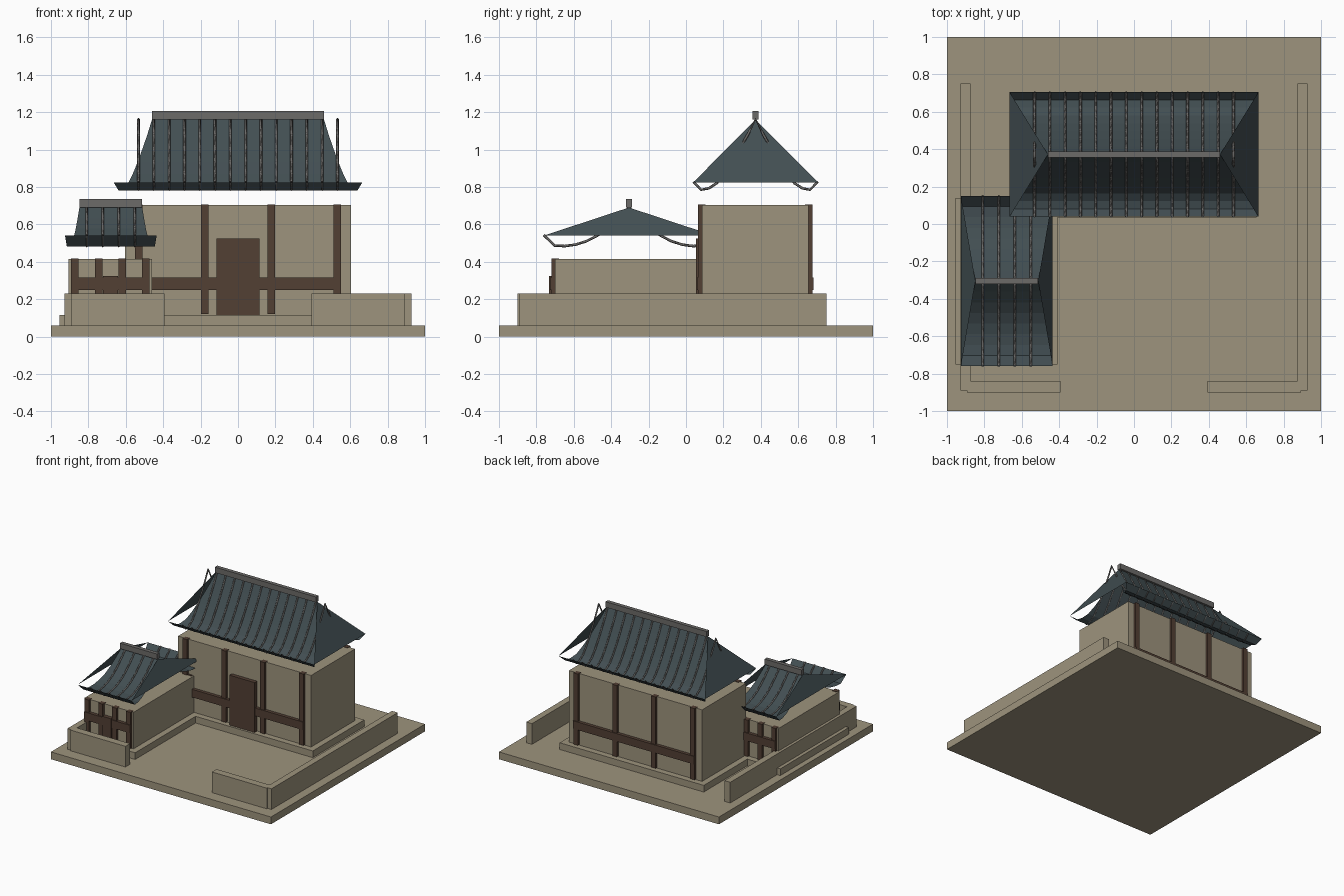
import bpy, bmesh

cube = bpy.data.objects.get("Cube")
if cube:
    bpy.data.objects.remove(cube)


def material(name, rgb):
    m = bpy.data.materials.new(name)
    m.use_nodes = True
    m.diffuse_color = (*rgb, 1)
    m.node_tree.nodes["Principled BSDF"].inputs["Base Color"].default_value = (*rgb, 1)
    return m


PLASTER = material("sand plaster", (0.34, 0.295, 0.205))
TIMBER = material("dark timber", (0.085, 0.05, 0.034))
SLATE = material("slate tile", (0.054, 0.076, 0.084))
GREY = material("ridge grey", (0.15, 0.145, 0.14))


def link(name, data, mat):
    ob = bpy.data.objects.new(name, data)
    bpy.context.collection.objects.link(ob)
    data.materials.append(mat)
    return ob


def box(name, mat, x, y, z):
    """Box given its (min, max) range on each axis."""
    bm = bmesh.new()
    bmesh.ops.create_cube(bm, size=1)
    for v in bm.verts:
        v.co = [(a + b) / 2 + c * (b - a) for c, (a, b) in zip(v.co, (x, y, z))]
    me = bpy.data.meshes.new(name)
    bm.to_mesh(me)
    bm.free()
    return link(name, me, mat)


def roof(name, cx, cy, eave, ridge, depth, heights, rib_xs):
    """Two sagging slopes with upturned eaves, flat hip ends, ribs and a ridge bar."""
    n = len(heights) - 1
    bm = bmesh.new()

    def point(side, k, sx):
        t = k / n
        return (cx + sx * (ridge + (eave - ridge) * t), cy + side * depth * t, heights[k])

    for side in (-1, 1):
        rows = [[bm.verts.new(point(side, k, sx)) for sx in (-1, 1)] for k in range(n + 1)]
        for (a, b), (c, d) in zip(rows, rows[1:]):
            bm.faces.new((a, c, d, b) if side < 0 else (a, b, d, c))
    for sx in (-1, 1):
        tri = [bm.verts.new(point(s, k, sx)) for s, k in ((1, 0), (-sx, n), (sx, n))]
        bm.faces.new(tri)
    me = bpy.data.meshes.new(name)
    bm.to_mesh(me)
    bm.free()
    link(name, me, SLATE)

    # Tile ribs running over the ridge from eave to eave
    cu = bpy.data.curves.new(name + "_ribs", "CURVE")
    cu.dimensions = "3D"
    cu.bevel_depth = 0.007
    cu.bevel_resolution = 0
    path = [(-1, k) for k in range(n, 0, -1)] + [(1, k) for k in range(n + 1)]
    for x in rib_xs:
        sp = cu.splines.new("POLY")
        sp.points.add(len(path) - 1)
        for p, (side, k) in zip(sp.points, path):
            _, y, z = point(side, k, 1)
            p.co = (cx + x, y, z + 0.003, 1)
    link(name + "_ribs", cu, GREY)

    top = heights[0]
    box(name + "_ridge", GREY, (cx - ridge, cx + ridge), (cy - 0.016, cy + 0.016),
        (top, top + 0.045))


def hall(name, x, y, top, door_half, door_top):
    """Plastered hall on a plinth, with posts, rails and a front door."""
    box(name + "_plinth", PLASTER, (x[0] - 0.05, x[1] + 0.05), (y[0] - 0.05, y[1] + 0.05),
        (0.06, 0.115))
    box(name + "_body", PLASTER, x, y, (0.115, top))
    inset = 0.075 if x[1] - x[0] > 1 else 0.033
    first, last = x[0] + inset, x[1] - inset
    for label, face, out in (("front", y[0], -1), ("back", y[1], 1)):
        for i in range(4):
            px = first + (last - first) * i / 3
            box(f"{name}_{label}_post_{i + 1}", TIMBER, (px - 0.02, px + 0.02),
                (face - 0.02, face + 0.02), (0.12, top + 0.003))
        box(f"{name}_{label}_rail", TIMBER, (first - 0.02, last + 0.02),
            sorted((face, face + out * 0.027)), (0.25, 0.315))
    mid = (x[0] + x[1]) / 2
    box(name + "_door", TIMBER, (mid - door_half, mid + door_half),
        (y[0] - 0.032, y[0]), (0.115, door_top))


# Ground slab
box("ground_slab", PLASTER, (-1, 1), (-1, 1), (0, 0.06))

# Courtyard walls, open at the front gate and the back
for label, s in (("right", -1), ("left", 1)):
    box(label + "_side_wall", PLASTER, sorted((s * 0.875, s * 0.927)), (-0.89, 0.75), (0.06, 0.23))
    box(label + "_front_wall", PLASTER, sorted((s * 0.393, s * 0.893)), (-0.9, -0.84), (0.06, 0.23))

# Main hall
hall("main_hall", (-0.605, 0.605), (0.085, 0.655), 0.703, 0.115, 0.525)
roof("main_roof", 0, 0.372, 0.665, 0.46, 0.333,
     (1.16, 1.077, 1.003, 0.933, 0.87, 0.817, 0.79, 0.782, 0.825),
     [(i - 6.5) * 0.0818 for i in range(14)])

# Side hall
hall("side_hall", (-0.905, -0.46), (-0.7, 0.09), 0.415, 0.04, 0.325)
roof("side_roof", -0.68, -0.305, 0.245, 0.168, 0.455,
     (0.69, 0.632, 0.578, 0.536, 0.507, 0.489, 0.481, 0.483, 0.54),
     [(i - 1.5) * 0.0857 for i in range(4)])
